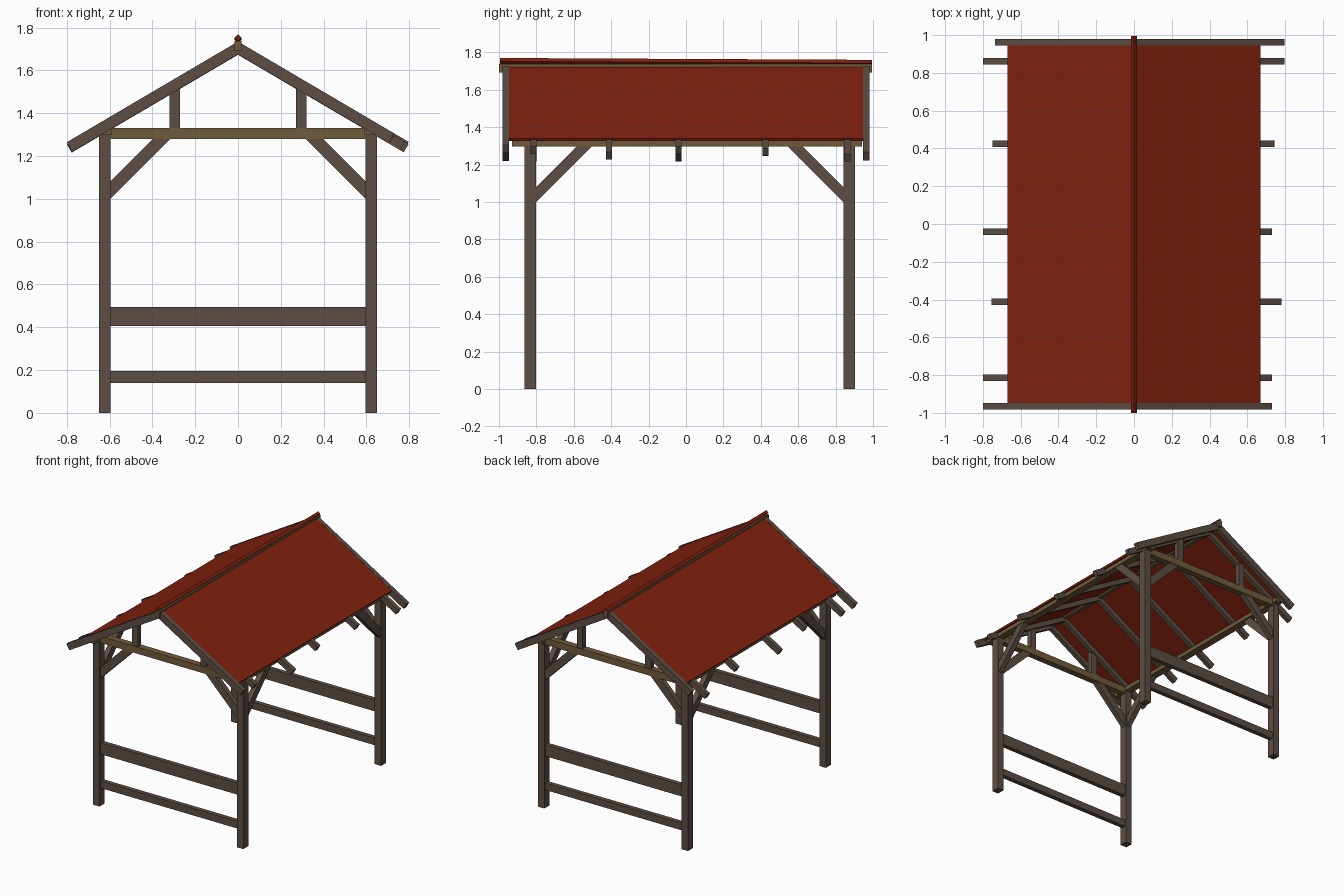
import bpy
from mathutils import Vector

if "Cube" in bpy.data.objects:
    bpy.data.objects.remove(bpy.data.objects["Cube"])


def material(name, rgb):
    m = bpy.data.materials.new(name)
    m.diffuse_color = (*rgb, 1)
    m.use_nodes = True
    m.node_tree.nodes["Principled BSDF"].inputs["Base Color"].default_value = m.diffuse_color
    return m


BROWN = material("weathered brown timber", (0.108, 0.076, 0.059))
TAN = material("light tan timber", (0.165, 0.105, 0.044))
RED = material("red roofing", (0.22, 0.0152, 0.0045))


def prism(name, profile, direction, mat):
    """Extrude a planar list of points along a direction vector."""
    n = len(profile)
    a = [Vector(p) for p in profile]
    b = [p + Vector(direction) for p in a]
    faces = [tuple(range(n)), tuple(range(2 * n - 1, n - 1, -1))]
    faces += [(i, i + n, (i + 1) % n + n, (i + 1) % n) for i in range(n)]
    # outward winding
    normal = (a[1] - a[0]).cross(a[2] - a[0])
    if normal.dot(Vector(direction)) > 0:
        faces = [f[::-1] for f in faces]
    mesh = bpy.data.meshes.new(name)
    mesh.from_pydata(a + b, [], faces)
    mesh.materials.append(mat)
    ob = bpy.data.objects.new(name, mesh)
    bpy.context.collection.objects.link(ob)
    return ob


def box(name, x, y, z, mat):
    base = [(x[0], y[0], z[0]), (x[1], y[0], z[0]), (x[1], y[1], z[0]), (x[0], y[1], z[0])]
    return prism(name, base, (0, 0, z[1] - z[0]), mat)


SLOPE = 0.588


def sloped(name, side, y0, y1, x_end, top, thick, mat):
    """Slab following the roof slope, cut square at the eave."""
    s = thick * SLOPE / (1 + SLOPE ** 2)      # square end cut offset
    xb = x_end - s
    pts = [(0, top), (x_end, top - SLOPE * x_end),
           (xb, top - thick - SLOPE * xb), (0, top - thick)]
    return prism(name, [(side * x, y0, z) for x, z in pts], (0, y1 - y0, 0), mat)


# End frames: posts, rails, tie beam, struts and braces
for end, yc, inward in (("front", -0.832, 1), ("back", 0.872, -1)):
    for label, s in (("left", -1), ("right", 1)):
        xs = sorted((s * 0.595, s * 0.65))
        box(f"{end}_{label}_post", xs, (yc - 0.031, yc + 0.031), (0, 1.3), BROWN)
        xs = sorted((s * 0.27, s * 0.32))
        box(f"{end}_{label}_strut", xs, (yc - 0.02, yc + 0.02), (1.33, 1.53), BROWN)
        # brace up to the tie beam
        p = [(0.6, 0.995), (0.6, 1.078), (0.395, 1.283), (0.312, 1.283)]
        prism(f"{end}_{label}_tie_brace", [(s * x, yc - 0.02, z) for x, z in p],
              (0, 0.04, 0), BROWN)
        # brace up to the wall plate
        p = [(0.03, 1.0), (0.03, 1.08), (0.252, 1.302), (0.332, 1.302)]
        prism(f"{end}_{label}_plate_brace",
              [(s * 0.622 - 0.02, yc + inward * y, z) for y, z in p], (0.04, 0, 0), BROWN)
    box(f"{end}_upper_rail", (-0.6, 0.6), (yc - 0.018, yc + 0.018), (0.405, 0.495), BROWN)
    box(f"{end}_lower_rail", (-0.6, 0.6), (yc - 0.018, yc + 0.018), (0.14, 0.195), BROWN)
    box(f"{end}_tie_beam", (-0.61, 0.61), (yc - 0.025, yc + 0.025), (1.28, 1.332), TAN)

# Wall plates and ridge beam
for label, s in (("left", -1), ("right", 1)):
    box(f"{label}_wall_plate", sorted((s * 0.59, s * 0.648)), (-0.93, 0.94), (1.298, 1.33), TAN)
box("ridge_beam", (-0.017, 0.017), (-1.0, 0.995), (1.692, 1.738), TAN)

# Rafters with uneven eave ends: y, left reach, right reach
RAFTERS = [(-0.964, 0.80, 0.73), (-0.815, 0.80, 0.73), (-0.412, 0.755, 0.78),
           (-0.04, 0.80, 0.73), (0.425, 0.75, 0.745), (0.862, 0.80, 0.797),
           (0.963, 0.735, 0.797)]
for i, (y, left, right) in enumerate(RAFTERS):
    gable = i in (0, len(RAFTERS) - 1)
    top, thick = (1.735, 0.06) if gable else (1.725, 0.052)
    for label, s, reach in (("left", -1, left), ("right", 1, right)):
        sloped(f"{label}_rafter_{i + 1}", s, y - 0.017, y + 0.017, reach, top, thick, BROWN)

# Roof sheets between the gable rafters
for label, s in (("left", -1), ("right", 1)):
    sloped(f"{label}_roof_sheet", s, -0.947, 0.947, 0.67, 1.733, 0.018, RED)

# Ridge cap: slightly tilted diamond bar
r = 0.017
prism("ridge_cap", [(0, -0.995, 1.753 - r), (r, -0.995, 1.753), (0, -0.995, 1.753 + r),
                    (-r, -0.995, 1.753)], (0, 1.99, -0.01), RED)
